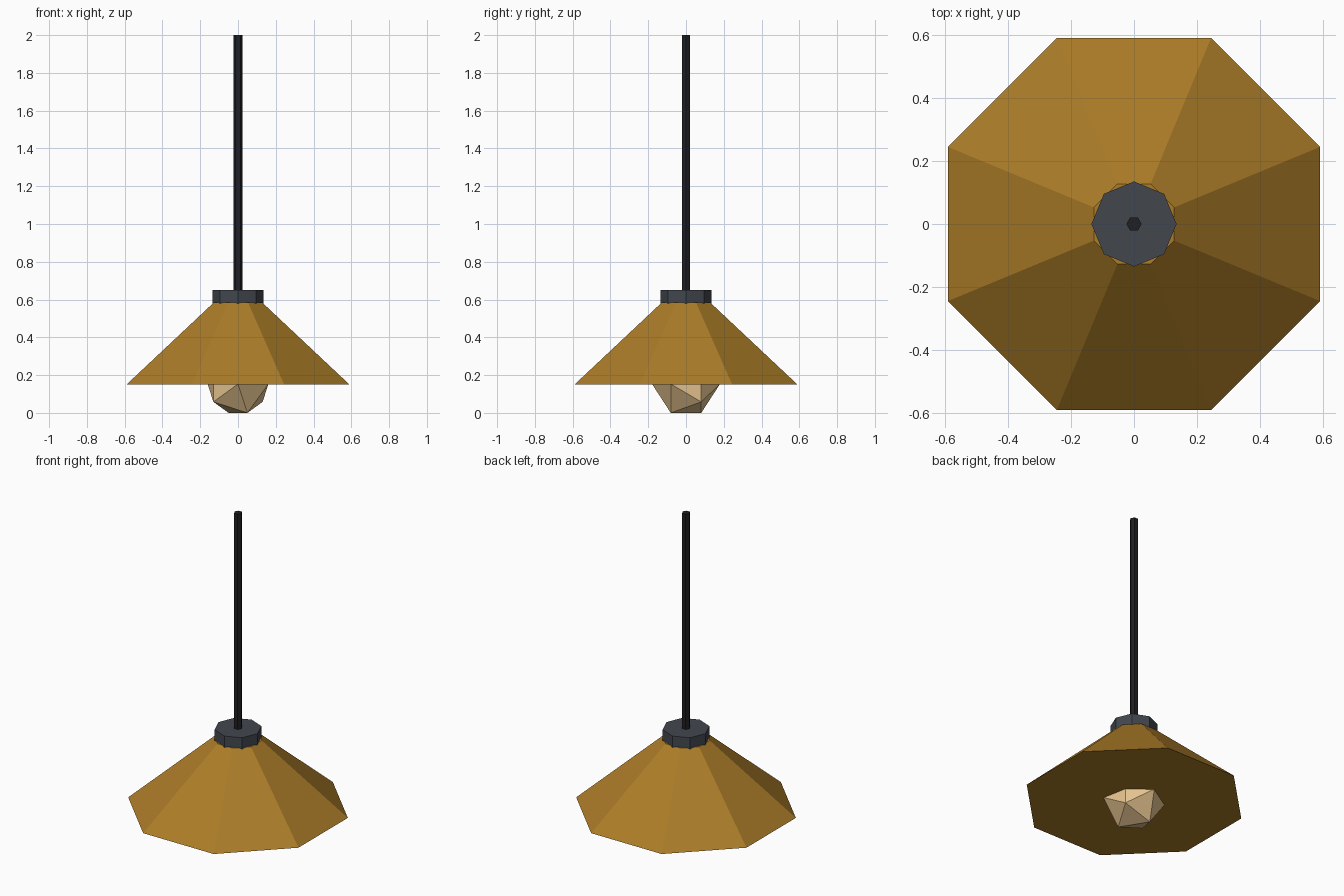
import bpy, math

if "Cube" in bpy.data.objects:
    bpy.data.objects.remove(bpy.data.objects["Cube"])


def material(name, rgb):
    m = bpy.data.materials.new(name)
    m.diffuse_color = (*rgb, 1)
    m.use_nodes = True
    m.node_tree.nodes["Principled BSDF"].inputs["Base Color"].default_value = m.diffuse_color
    return m


brass = material("ochre", (0.413, 0.203, 0.021))
slate = material("slate_grey", (0.055, 0.063, 0.076))
black = material("soft_black", (0.014, 0.014, 0.016))
glow = material("warm_cream", (0.80, 0.56, 0.28))


def finish(name, mat):
    ob = bpy.context.object
    ob.name = name
    ob.data.materials.append(mat)
    return ob


def frustum(name, sides, r_low, r_high, z_low, z_high, turn, mat):
    """Closed flat-faced cone section between two heights."""
    bpy.ops.mesh.primitive_cone_add(
        vertices=sides, radius1=r_low, radius2=r_high, depth=z_high - z_low,
        location=(0, 0, (z_low + z_high) / 2), rotation=(0, 0, math.radians(turn)))
    return finish(name, mat)


# Octagonal lamp shade, flat sides toward the axes
frustum("shade", 8, 0.639, 0.138, 0.15, 0.585, 22.5, brass)

# Octagonal collar, corners on the axes
frustum("collar", 8, 0.135, 0.135, 0.565, 0.65, 0, slate)

# Hexagonal hanging rod, corners toward the sides
frustum("rod", 6, 0.024, 0.024, 0.62, 2.0, 30, black)

# Faceted bulb lying on its side
bpy.ops.mesh.primitive_ico_sphere_add(
    subdivisions=1, radius=0.18, location=(0, 0, 0.153),
    rotation=(math.radians(90), 0, 0))
finish("bulb", glow)
